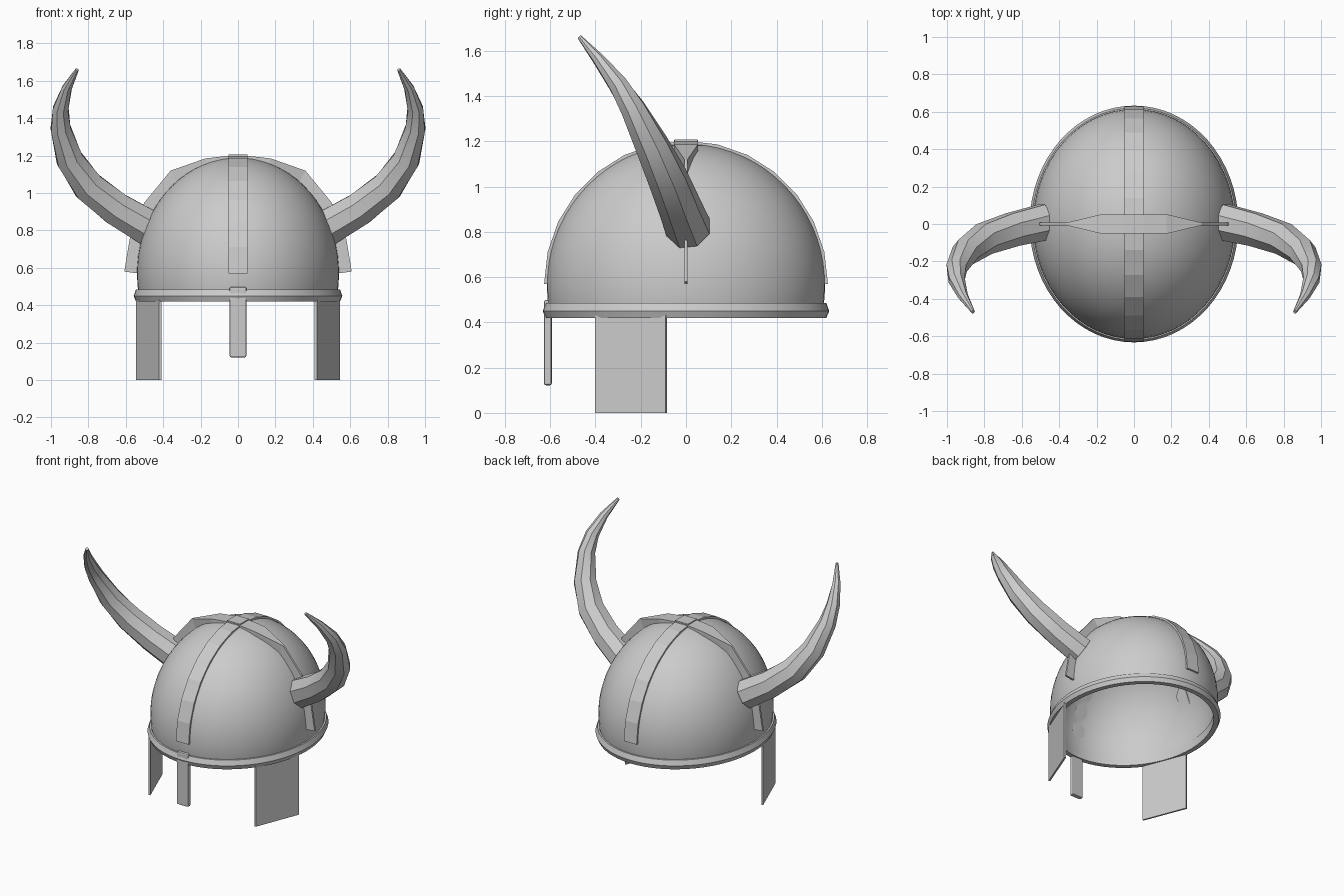
import bpy, bmesh, math
from mathutils import Vector

cube = bpy.data.objects.get("Cube")
if cube:
    bpy.data.objects.remove(cube, do_unlink=True)

steel = bpy.data.materials.new("light_grey")
steel.use_nodes = True
GREY = (0.6, 0.6, 0.6, 1)
steel.diffuse_color = GREY
steel.node_tree.nodes["Principled BSDF"].inputs["Base Color"].default_value = GREY

RX, RY, RZ, CZ = 0.54, 0.615, 0.62, 0.57   # dome radii and centre height


def make(name, bm, smooth=None):
    bmesh.ops.recalc_face_normals(bm, faces=bm.faces)
    me = bpy.data.meshes.new(name)
    bm.to_mesh(me)
    bm.free()
    me.materials.append(steel)
    ob = bpy.data.objects.new(name, me)
    bpy.context.collection.objects.link(ob)
    if smooth:
        bpy.ops.object.select_all(action='DESELECT')
        ob.select_set(True)
        bpy.context.view_layer.objects.active = ob
        bpy.ops.object.shade_smooth_by_angle(angle=math.radians(smooth))
    return ob


def skin(name, rings, closed=False, caps=True, smooth=None):
    """Bridge a row of equal closed rings of points into one surface."""
    bm = bmesh.new()
    rows = [[bm.verts.new(p) for p in ring] for ring in rings]
    n = len(rows[0])
    pairs = list(zip(rows, rows[1:])) + ([(rows[-1], rows[0])] if closed else [])
    for a, b in pairs:
        for i in range(n):
            j = (i + 1) % n
            bm.faces.new((a[i], a[j], b[j], b[i]))
    if caps and not closed:
        bm.faces.new(rows[0])
        bm.faces.new(rows[-1])
    return make(name, bm, smooth)


def ellipse(rx, ry, z, n=64):
    return [(rx * math.cos(2 * math.pi * i / n), ry * math.sin(2 * math.pi * i / n), z)
            for i in range(n)]


# Dome: outer skin up to the crown, then inner skin back down, joined at the lip
def dome_ring(angle, t):
    c = max(math.cos(angle), 0.002)
    return ellipse((RX - t) * c, (RY - t) * c, CZ + (RZ - t) * math.sin(angle))


low = -0.2
angles = [low + (math.pi / 2 - low) * i / 20 for i in range(21)]
for name, t in (("dome", 0), ("dome_lining", 0.02)):
    skin(name, [dome_ring(a, t) for a in angles], caps=False, smooth=40)

# Rim: ridged band swept round the opening
profile = [(-0.03, 0.42), (0.005, 0.42), (0.018, 0.45), (0.005, 0.485), (-0.03, 0.485)]
skin("rim", [ellipse(RX + d, RY + d, z) for d, z in profile], closed=True, smooth=30)

# Strap from front to back over the crown
rings = []
for i in range(15):
    a = math.pi * i / 14
    rings.append([(x, -(RY + d) * math.cos(a), CZ + (RZ + d) * math.sin(a))
                  for x, d in ((-0.05, -0.02), (0.05, -0.02), (0.05, 0.012), (-0.05, 0.012))])
skin("centre_strap", rings)

# Cross strap: wide at the crown, narrowing to an upright fin at each side
half = [  # outer x, outer z, inner x, inner z, half width
    (0.175, 1.185, 0.165, 1.13, 0.052), (0.36, 1.12, 0.32, 1.04, 0.007),
    (0.5, 0.95, 0.43, 0.91, 0.007), (0.58, 0.75, 0.5, 0.74, 0.007),
    (0.608, 0.58, 0.53, 0.57, 0.007)]
stations = [(-a, b, -c, d, w) for a, b, c, d, w in reversed(half)]
stations += [(0, 1.205, 0, 1.15, 0.052)] + half
skin("cross_strap", [[(ox, -w, oz), (ox, w, oz), (ix, w, iz), (ix, -w, iz)]
                     for ox, oz, ix, iz, w in stations])
bm = bmesh.new()
bmesh.ops.create_cube(bm, size=1)
for v in bm.verts:
    v.co = (v.co.x * 0.1, v.co.y * 0.1, 1.19 + v.co.z * 0.034)
make("crown_plate", bm)

# Horns: tapering eight-sided tubes along a curved path
path = [((0.48, 0.01, 0.815), 0.103), ((0.65, -0.03, 0.915), 0.096),
        ((0.80, -0.08, 1.035), 0.09), ((0.90, -0.15, 1.18), 0.077),
        ((0.948, -0.235, 1.345), 0.058), ((0.948, -0.30, 1.45), 0.045),
        ((0.915, -0.385, 1.56), 0.028), ((0.86, -0.47, 1.66), 0.01)]
for side, s in (("left", 1), ("right", -1)):
    pts = [Vector(p) for p, r in path]
    rings = []
    for i, (p, r) in enumerate(path):
        t = (pts[min(i + 1, len(pts) - 1)] - pts[max(i - 1, 0)]).normalized()
        u = (Vector((0, 1, 0)) - t * t.y).normalized()
        v = t.cross(u)
        ring = []
        for k in range(8):
            a = math.pi * (k + 0.5) / 4
            q = pts[i] + (u * math.cos(a) + v * math.sin(a)) * r
            ring.append((q.x * s, q.y, q.z))
        rings.append(ring)
    skin(side + "_horn", rings, smooth=30)

    # Cheek plate, angled to follow the rim
    plan = [(0.41, -0.40), (0.422, -0.402), (0.545, -0.09), (0.533, -0.085)]
    skin(side + "_cheek_plate", [[(x * s, y, z) for x, y in plan] for z in (0, 0.44)])

# Nose guard
bm = bmesh.new()
bmesh.ops.create_cube(bm, size=1)
for v in bm.verts:
    v.co = (v.co.x * 0.09, -0.61 + v.co.y * 0.034, 0.31 + v.co.z * 0.376)
nose = make("nose_guard", bm)
bevel = nose.modifiers.new("soft_edges", 'BEVEL')
bevel.width = 0.008
bevel.segments = 2
